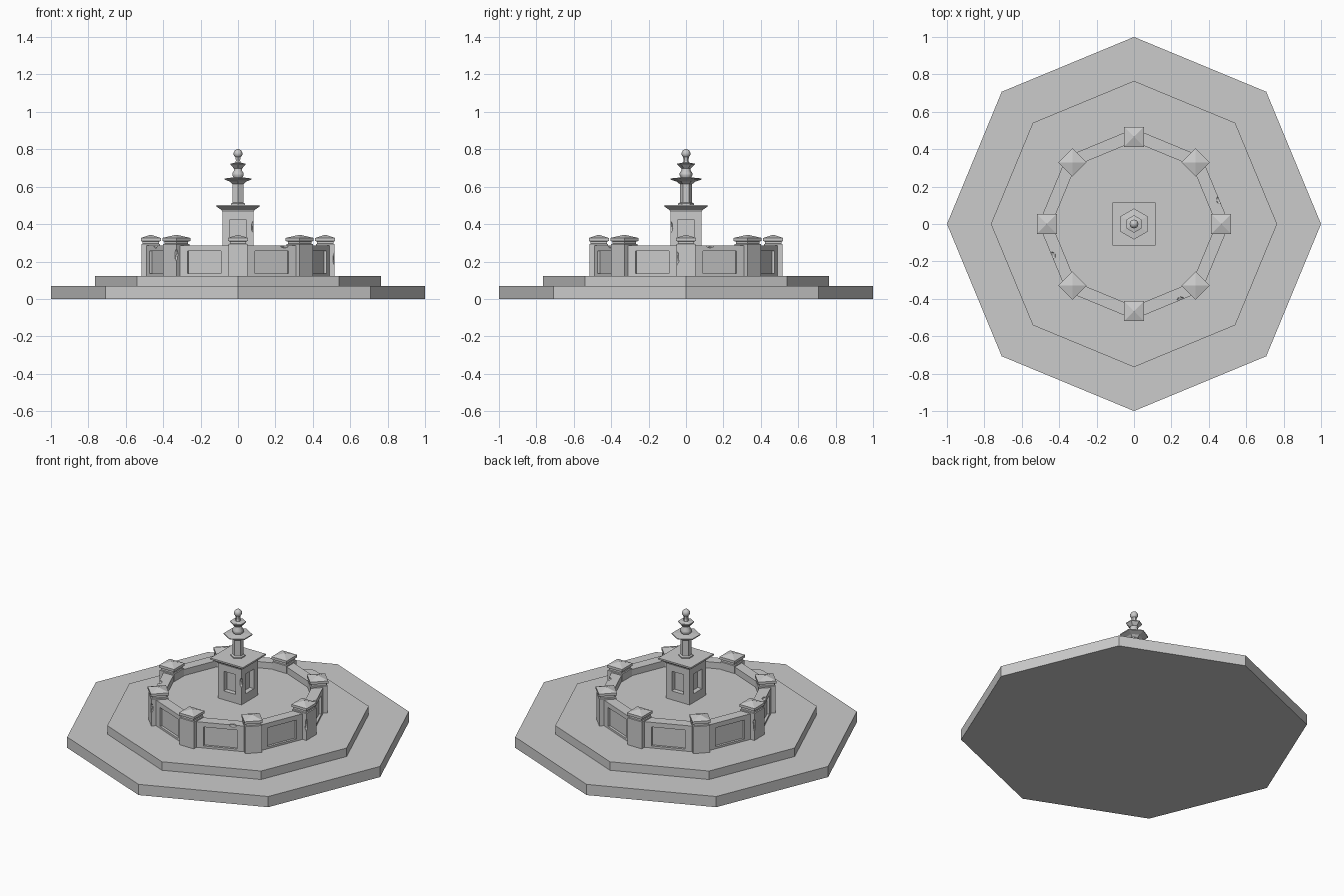
import bpy, bmesh
from math import cos, sin, pi, radians
from mathutils import Matrix, Vector

if "Cube" in bpy.data.objects:
    bpy.data.objects.remove(bpy.data.objects["Cube"])

stone = bpy.data.materials.new("grey_stone")
stone.use_nodes = True
GREY = (0.6, 0.6, 0.6, 1)
stone.diffuse_color = GREY
stone.node_tree.nodes["Principled BSDF"].inputs["Base Color"].default_value = GREY


def finish(name, bm):
    bmesh.ops.remove_doubles(bm, verts=bm.verts, dist=1e-5)
    bmesh.ops.recalc_face_normals(bm, faces=bm.faces)
    mesh = bpy.data.meshes.new(name)
    bm.to_mesh(mesh)
    bm.free()
    mesh.materials.append(stone)
    obj = bpy.data.objects.new(name, mesh)
    bpy.context.collection.objects.link(obj)
    return obj


def turned(name, profile, sides, turn=0.0, ring=False, place=None):
    """Sweep a (radius, height) profile around z; ring closes the profile on itself."""
    bm = bmesh.new()
    loops = []
    for r, z in profile:
        loops.append([bm.verts.new((r * cos(turn + 2 * pi * i / sides),
                                    r * sin(turn + 2 * pi * i / sides), z))
                      for i in range(sides)])
    pairs = list(zip(loops, loops[1:]))
    if ring:
        pairs.append((loops[-1], loops[0]))
    else:
        bm.faces.new(loops[0])
        bm.faces.new(loops[-1])
    for a, b in pairs:
        for i in range(sides):
            j = (i + 1) % sides
            bm.faces.new((a[i], a[j], b[j], b[i]))
    if place:
        bm.transform(place)
    return finish(name, bm)


def square(name, profile, place=None):
    """Four-sided version of turned, with half widths instead of radii."""
    return turned(name, [(h * 2 ** 0.5, z) for h, z in profile], 4, pi / 4, place=place)


def boxes(name, size, places):
    bm = bmesh.new()
    for place in places:
        bmesh.ops.create_cube(bm, size=1, matrix=place @ Matrix.Diagonal((*size, 1)))
    return finish(name, bm)


def cut(obj, cutter):
    """Subtract the cutter, then discard it."""
    cutter.hide_render = True
    mod = obj.modifiers.new("cut", "BOOLEAN")
    mod.operation, mod.solver, mod.object = "DIFFERENCE", "EXACT", cutter
    bpy.context.view_layer.objects.active = obj
    bpy.ops.object.modifier_apply(modifier=mod.name)
    bpy.data.objects.remove(cutter)


def spin(angle, radius, z):
    return Matrix.Rotation(radians(angle), 4, "Z") @ Matrix.Translation((radius, 0, z))


def chip(obj, at, size):
    """Break a small wedge out of an edge."""
    bm = bmesh.new()
    bmesh.ops.create_icosphere(bm, subdivisions=1, radius=1)
    bm.transform(Matrix.Translation(at) @ Matrix.Diagonal((*size, 1)))
    cut(obj, finish("chip_cutter", bm))


# Stepped octagonal platform
turned("lower_step", [(1, 0), (1, 0.068)], 8)
turned("upper_step", [(0.765, 0.068), (0.765, 0.122)], 8)

# Basin wall with a sunken panel on every side, and the filled basin
wall = turned("basin_wall", [(0.51, 0.122), (0.51, 0.285), (0.44, 0.285), (0.44, 0.122)], 8, ring=True)
apothem = 0.51 * cos(pi / 8)
cut(wall, boxes("panel_cutter", (0.03, 0.196, 0.12),
                [spin(22.5 + 45 * i, apothem, 0.195) for i in range(8)]))
for at in [(0.46, 0.13, 0.285), (0.25, -0.41, 0.285), (-0.44, -0.17, 0.285)]:
    chip(wall, at, (0.025, 0.025, 0.015))
turned("basin_water", [(0.45, 0.122), (0.45, 0.245)], 8)

# Capped posts on the corners of the basin
post_profile = [(0.05, 0.122), (0.05, 0.293), (0.044, 0.295), (0.044, 0.306),
                (0.053, 0.31), (0.053, 0.326), (0.0005, 0.343)]
posts = [square(f"post_{i + 1}", post_profile, spin(45 * i, 0.466, 0)) for i in range(8)]
chip(posts[5], (-0.33, -0.405, 0.235), (0.018, 0.018, 0.04))
chip(posts[0], (0.52, -0.05, 0.22), (0.014, 0.014, 0.05))
chip(posts[4], (-0.52, 0.05, 0.22), (0.014, 0.014, 0.05))

# Square tower with a window niche on each face
tower = square("tower", [(0.083, 0.2), (0.083, 0.468)])
cut(tower, boxes("niche_cutter", (0.06, 0.084, 0.125),
                 [spin(90 * i, 0.083, 0.363) for i in range(4)]))
chip(tower, (0.086, -0.086, 0.385), (0.018, 0.018, 0.04))
square("tower_roof", [(0.083, 0.465), (0.088, 0.475), (0.107, 0.488), (0.115, 0.493), (0.115, 0.503)])

# Six-sided shaft, its flared collars and the finial
turned("shaft", [(0.042, 0.5), (0.042, 0.51), (0.033, 0.515), (0.033, 0.625)], 6, pi / 6)
turned("lower_collar", [(0.035, 0.615), (0.05, 0.627), (0.083, 0.638), (0.083, 0.644), (0.025, 0.65)], 6, pi / 6)
bulb = turned("bulb", [(0.026, 0.645), (0.034, 0.66), (0.034, 0.672), (0.024, 0.688), (0.026, 0.705)], 6, pi / 6)
turned("upper_collar", [(0.026, 0.698), (0.047, 0.718), (0.047, 0.723), (0.02, 0.728)], 6, pi / 6)
turned("neck", [(0.018, 0.725), (0.013, 0.74), (0.016, 0.76)], 6, pi / 6)
ball = turned("ball", [(0.024 * sin(pi * (k + 0.02) / 8.04), 0.777 - 0.024 * cos(pi * (k + 0.02) / 8.04))
                       for k in range(9)], 8)

for obj in (bulb, ball):
    for face in obj.data.polygons:
        face.use_smooth = len(face.vertices) == 4
